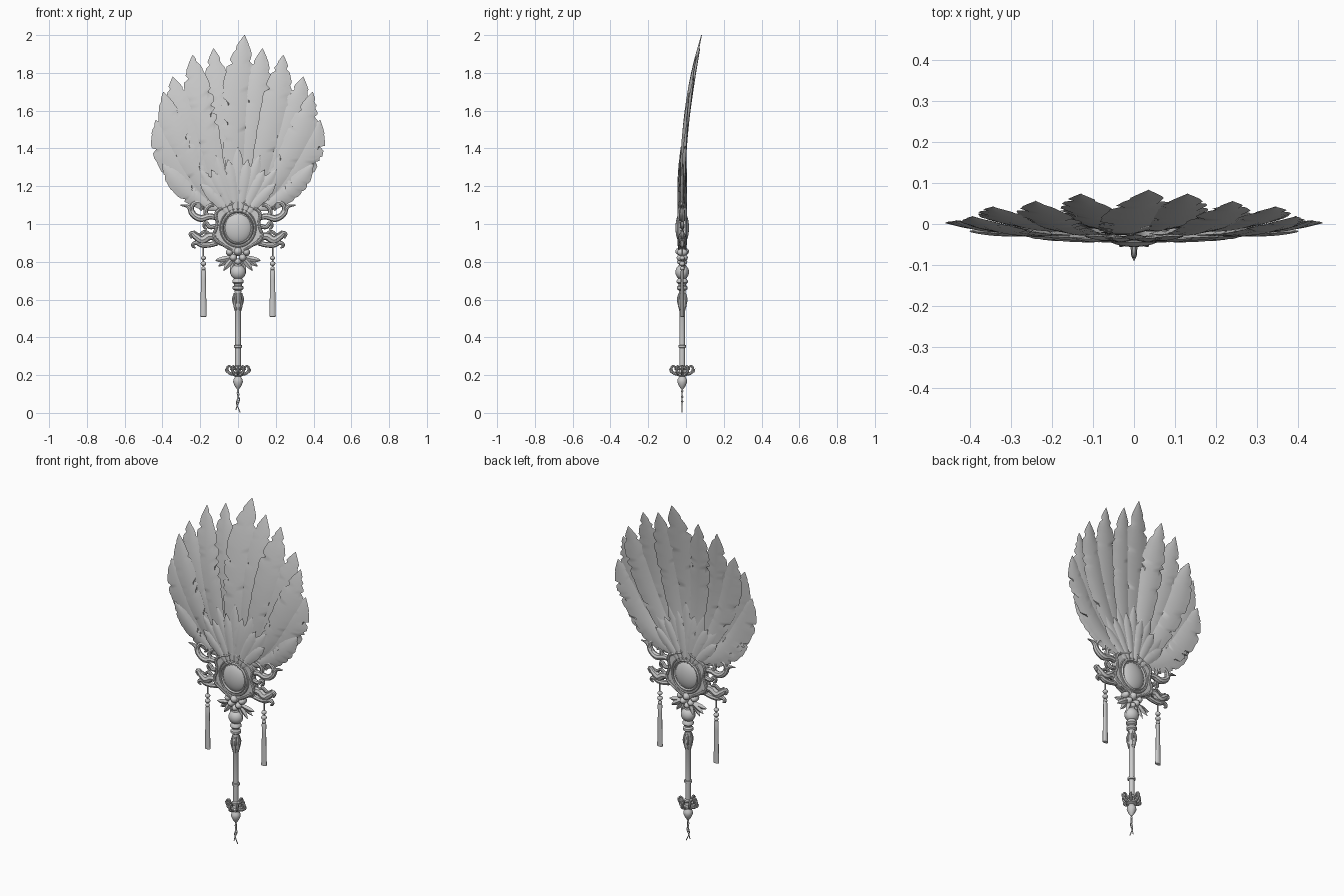
import bpy, bmesh, math, random
from mathutils import Vector

if "Cube" in bpy.data.objects:
    bpy.data.objects.remove(bpy.data.objects["Cube"])

random.seed(4)
YC = -0.02  # depth of the handle axis

grey = bpy.data.materials.new("soft grey")
grey.diffuse_color = (0.6, 0.6, 0.6, 1)
grey.use_nodes = True
grey.node_tree.nodes["Principled BSDF"].inputs["Base Color"].default_value = grey.diffuse_color


def finish(ob, angle=40):
    ob.data.materials.clear()
    ob.data.materials.append(grey)
    bpy.ops.object.select_all(action='DESELECT')
    ob.select_set(True)
    bpy.context.view_layer.objects.active = ob
    bpy.ops.object.shade_smooth_by_angle(angle=math.radians(angle))
    return ob


def from_bmesh(name, bm, angle=40):
    bmesh.ops.recalc_face_normals(bm, faces=bm.faces)
    me = bpy.data.meshes.new(name)
    bm.to_mesh(me)
    bm.free()
    ob = bpy.data.objects.new(name, me)
    bpy.context.collection.objects.link(ob)
    return finish(ob, angle)


def skin(bm, rings):
    """Join equal rings of points into a closed tube."""
    vs = [[bm.verts.new(p) for p in r] for r in rings]
    n = len(vs[0])
    for a, b in zip(vs, vs[1:]):
        for i in range(n):
            bm.faces.new((a[i], a[(i + 1) % n], b[(i + 1) % n], b[i]))
    bm.faces.new(vs[0])
    bm.faces.new(vs[-1])


def lathe(name, prof, x=0, n=20, flat=1):
    bm = bmesh.new()
    skin(bm, [[(x + r * math.cos(2 * math.pi * i / n), YC + flat * r * math.sin(2 * math.pi * i / n), z)
               for i in range(n)] for r, z in prof])
    return from_bmesh(name, bm)


def ball(name, c, s, seg=20):
    bm = bmesh.new()
    bmesh.ops.create_uvsphere(bm, u_segments=seg, v_segments=seg // 2 + 2, radius=1)
    for v in bm.verts:
        v.co = Vector((c[0] + v.co.x * s[0], c[1] + v.co.y * s[1], c[2] + v.co.z * s[2]))
    return from_bmesh(name, bm, 60)


def tube(name, pts, res=5):
    """Tapered round scroll through points (x, y, z, radius)."""
    cu = bpy.data.curves.new(name, 'CURVE')
    cu.dimensions = '3D'
    cu.bevel_depth, cu.bevel_resolution, cu.resolution_u, cu.use_fill_caps = 1, 2, res, True
    sp = cu.splines.new('BEZIER')
    sp.bezier_points.add(len(pts) - 1)
    for b, p in zip(sp.bezier_points, pts):
        b.co, b.radius = p[:3], p[3]
        b.handle_left_type = b.handle_right_type = 'AUTO'
    return to_mesh(name, cu)


def to_mesh(name, cu):
    ob = bpy.data.objects.new(name, cu)
    bpy.context.collection.objects.link(ob)
    bpy.ops.object.select_all(action='DESELECT')
    ob.select_set(True)
    bpy.context.view_layer.objects.active = ob
    bpy.ops.object.convert(target='MESH')
    return finish(bpy.context.object)


def bend(z):
    return YC + 0.16 * max(0, z - 1.2) ** 2


def feather(name, base, ctrl, tip, half, off=0, tilt=0, thick=0.009, n=44, notches=5, peak=0.65):
    """Thin lens-shaped vane along a curved spine, with slanted barb cuts."""
    a, c, b = (Vector((p[0], 0, p[1])) for p in (base, ctrl, tip))
    cuts = {s: {int(n * random.uniform(0.35, 0.97)): random.uniform(0.62, 0.85)
                for _ in range(notches)} for s in (-1, 1)}
    us = [-1, -0.55, 0, 0.55, 1, 0.55, 0, -0.55]
    rings = []
    for k in range(n + 1):
        t = k / n
        p = a * (1 - t) ** 2 + c * 2 * t * (1 - t) + b * t * t
        d = ((c - a) * (1 - t) + (b - c) * t).normalized()
        side = Vector((d.z, 0, -d.x))
        if t < peak:
            f = 0.25 + 0.75 * math.sin(math.pi * t / peak / 2)
        else:
            f = max(0.01, 1 - ((t - peak) / (1 - peak)) ** 2) ** 0.85
        ring = []
        for j, u in enumerate(us):
            s = u * half * f
            if abs(u) == 1 and notches:
                s *= cuts[int(u)].get(k, 1 - 0.015 * (k % 5))
            q = p + side * s + d * (0.5 * half * f * u * u * (1 - t ** 6))
            face = 0 if abs(u) == 1 else (-1 if j < 4 else 1)
            rib = 0.0015 if u == 0 else 0
            q.y = bend(q.z) + off + tilt * s + face * (thick * f * (1 - u * u) + rib)
            ring.append(q)
        rings.append(ring)
    bm = bmesh.new()
    skin(bm, rings)
    return from_bmesh(name, bm, 50)


# Large feathers: centre one, then mirrored pairs
feather("centre_feather", (0, 1.08), (-0.03, 1.5), (0.035, 2.0), 0.088, 0.0, 0.12)
pairs = [((0.03, 1.08), (0.09, 1.5), (0.13, 1.93), 0.075, 0.008),
         ((0.05, 1.08), (0.19, 1.45), (0.24, 1.895), 0.08, -0.002),
         ((0.06, 1.08), (0.28, 1.4), (0.345, 1.78), 0.078, 0.008),
         ((0.07, 1.08), (0.31, 1.3), (0.395, 1.70), 0.075, -0.002),
         ((0.08, 1.08), (0.34, 1.2), (0.435, 1.55), 0.078, 0.008),
         ((0.10, 1.08), (0.25, 1.1), (0.40, 1.32), 0.05, 0.0)]
for s, tag in ((-1, "left"), (1, "right")):
    for i, (a, c, b, w, o) in enumerate(pairs):
        feather(f"{tag}_feather_{i + 1}", (s * a[0], a[1]), (s * c[0], c[1]),
                (s * b[0], b[1]), w, o, s * 0.1)

# Short pointed covert feathers on the front and the back
for f, tag in ((-1, "front"), (1, "back")):
    for i in range(-5, 6):
        ang = i * 0.17
        ln = 0.37 - 0.012 * abs(i) - (0.05 if i % 2 else 0)
        sx, cz = math.sin(ang), math.cos(ang)
        feather(f"{tag}_covert_{i + 6}", (0.05 * sx, 1.04), (0.55 * ln * sx, 1.04 + 0.55 * ln * cz),
                (ln * sx * 1.02, 1.04 + ln * cz), 0.032, f * (0.013 + 0.004 * (i % 2)), 0,
                0.006, 20, 1, 0.55)

# Medallion back plate with a pointed crest
half = [(0.022, 1.115), (0.06, 1.1), (0.10, 1.085), (0.125, 1.05), (0.115, 1.0), (0.125, 0.95),
        (0.13, 0.91), (0.09, 0.885), (0.05, 0.875), (0.03, 0.85)]
outline = [(0, 1.155)] + half + [(0, 0.835)] + [(-x, z) for x, z in reversed(half)]
cu = bpy.data.curves.new("medallion_plate", 'CURVE')
cu.dimensions, cu.fill_mode = '2D', 'BOTH'
cu.extrude, cu.bevel_depth, cu.offset, cu.resolution_u = 0.010, 0.007, -0.007, 4
sp = cu.splines.new('BEZIER')
sp.bezier_points.add(len(outline) - 1)
sp.use_cyclic_u = True
for b, (x, z) in zip(sp.bezier_points, outline):
    b.co = (x, z, 0)
    b.handle_left_type = b.handle_right_type = 'VECTOR' if z > 1.15 else 'AUTO'
plate = to_mesh("medallion_plate", cu)
plate.rotation_euler = (math.pi / 2, 0, 0)
plate.location = (0, YC, 0)

# Domed oval and its double rim
ball("medallion_dome", (0, YC, 0.98), (0.078, 0.036, 0.088), 32)
for name, R, r, depth in (("inner_rim", 0.079, 0.007, 3.6), ("outer_rim", 0.094, 0.009, 2.3)):
    bpy.ops.mesh.primitive_torus_add(major_radius=R, minor_radius=r, major_segments=40,
                                     minor_segments=8, rotation=(math.pi / 2, 0, 0), location=(0, YC, 0.98))
    ob = bpy.context.object
    ob.name, ob.scale = name, (1, 1.07, depth)
    finish(ob)

# Raised crest lines, scrolls, side brackets and tassels, mirrored
for s, tag in ((-1, "left"), (1, "right")):
    def scroll(name, pts):
        tube(f"{tag}_{name}", [(s * x, YC + dy, z, r) for x, z, r, dy in pts])
    for f, face in ((-1, "front"), (1, "back")):
        scroll(f"{face}_crest_trim", [(0, 1.15, .004, f * .014), (0.025, 1.11, .008, f * .016),
                                      (0.07, 1.09, .008, f * .016), (0.115, 1.06, .009, f * .016),
                                      (0.11, 1.0, .008, f * .016), (0.125, 0.93, .009, f * .016),
                                      (0.08, 0.89, .008, f * .016), (0.03, 0.86, .006, f * .016)])
    scroll("upper_scroll", [(0.10, 1.03, .012, 0), (0.15, 1.04, .017, 0), (0.20, 1.03, .019, 0),
                            (0.242, 1.055, .016, 0), (0.262, 1.09, .011, 0), (0.305, 1.1, .003, 0)])
    scroll("upper_curl", [(0.23, 1.045, .012, 0), (0.245, 1.09, .012, 0), (0.215, 1.115, .011, 0),
                          (0.188, 1.095, .009, 0), (0.2, 1.072, .006, 0)])
    scroll("inner_curl", [(0.15, 1.03, .012, 0), (0.172, 1.07, .012, 0), (0.145, 1.1, .011, 0),
                          (0.117, 1.105, .009, 0), (0.105, 1.13, .003, 0)])
    scroll("side_curl", [(0.115, 0.99, .012, 0), (0.15, 0.985, .012, 0), (0.172, 1.005, .010, 0),
                         (0.18, 0.985, .007, 0), (0.165, 0.972, .005, 0)])
    scroll("lower_bracket", [(0.10, 0.92, .018, 0), (0.15, 0.935, .021, 0), (0.19, 0.915, .022, 0),
                             (0.225, 0.935, .018, 0), (0.25, 0.95, .010, 0), (0.243, 0.925, .007, 0)])
    scroll("lower_hook", [(0.11, 0.90, .014, 0), (0.15, 0.89, .014, 0), (0.19, 0.89, .015, 0),
                          (0.225, 0.90, .012, 0), (0.24, 0.885, .008, 0), (0.225, 0.873, .004, 0)])
    scroll("bracket_crest", [(0.15, 0.945, .008, 0), (0.175, 0.96, .009, 0), (0.205, 0.945, .008, 0),
                             (0.235, 0.965, .003, 0)])
    x = s * 0.183
    lathe(f"{tag}_tassel_cord", [(.004, .90), (.004, .75)], x, 8)
    for i, (z, r) in enumerate(((0.82, .014), (0.79, .015), (0.765, .012))):
        ball(f"{tag}_tassel_bead_{i + 1}", (x, YC, z), (r, r, r * 0.85), 14)
    lathe(f"{tag}_tassel", [(.006, .765), (.014, .75), (.013, .70), (.015, .60), (.017, .51), (.008, .507)],
          x, 12, 0.6)

# Small leaves and bead cluster below the medallion
for i in range(-4, 5):
    if i:
        a = (abs(i) - 0.4) * 0.36
        s = 1 if i > 0 else -1
        tip = (s * (0.02 + 0.105 * math.sin(a)), 0.835 - 0.10 * math.cos(a))
        feather(f"collar_leaf_{i + 5}", (s * 0.01, 0.835), (s * 0.07 * math.sin(a), 0.81), tip,
                0.015, 0.006 * (i % 2), 0, 0.008, 12, 0, 0.5)
for i, (x, z, r) in enumerate(((-.045, .85, .019), (.045, .85, .019), (0, .855, .024), (-.025, .822, .02),
                               (.025, .822, .02), (0, .80, .018))):
    ball(f"cluster_bead_{i + 1}", (x, YC, z), (r, r * 1.5, r), 16)

# Handle: globe, neck rings, sleeve, rod and end bulb
ball("handle_globe", (0, YC, 0.745), (0.041, 0.036, 0.04), 24)
lathe("handle", [(.012, .80), (.02, .78), (.016, .72), (.022, .71), (.03, .70), (.03, .69), (.02, .682),
                 (.02, .675), (.028, .668), (.028, .655), (.018, .648), (.017, .635), (.022, .615), (.025, .59),
                 (.023, .565), (.015, .545), (.015, .36), (.021, .358), (.021, .346), (.015, .344),
                 (.015, .25), (.022, .245), (.022, .235), (.016, .23), (.018, .215), (.03, .208),
                 (.03, .198), (.015, .192), (.024, .178), (.026, .163), (.016, .14), (.005, .125)])
for i in range(6):
    a = math.pi / 3 * i
    c, s = math.cos(a), math.sin(a)
    tube(f"sleeve_petal_{i + 1}", [(c * r, YC + s * r, z, w) for r, z, w in
                                   ((.018, .635, .004), (.024, .60, .008), (.018, .565, .006), (.017, .54, .001))])

# Curled hooks around the handle end
for i in range(8):
    a = math.pi / 4 * i
    c, s = math.cos(a), math.sin(a)
    k = 1 if i % 2 == 0 else 0.72
    tube(f"end_hook_{i + 1}", [(c * r * k, YC + s * r * k, z, w) for r, z, w in
                               ((.015, .205, .008), (.04, .208, .008), (.056, .225, .007), (.05, .247, .006),
                                (.036, .24, .005), (.04, .228, .003))], 4)
    tube(f"end_hook_tip_{i + 1}", [(c * r * k, YC + s * r * k, z, w) for r, z, w in
                                   ((.045, .212, .006), (.06, .218, .005), (.069, .236, .001))], 4)

# Loose cords at the bottom
for i, path in enumerate((((0, .13), (.004, .09), (-.008, .055), (.004, .02), (.012, .002)),
                          ((0, .13), (-.004, .10), (.008, .07), (-.004, .04), (-.012, .015)))):
    tube(f"end_cord_{i + 1}", [(x, YC, z, .0025) for x, z in path])
for i, z in enumerate((.115, .085, .06)):
    ball(f"end_cord_bead_{i + 1}", (0, YC, z), (.006, .006, .007), 10)
